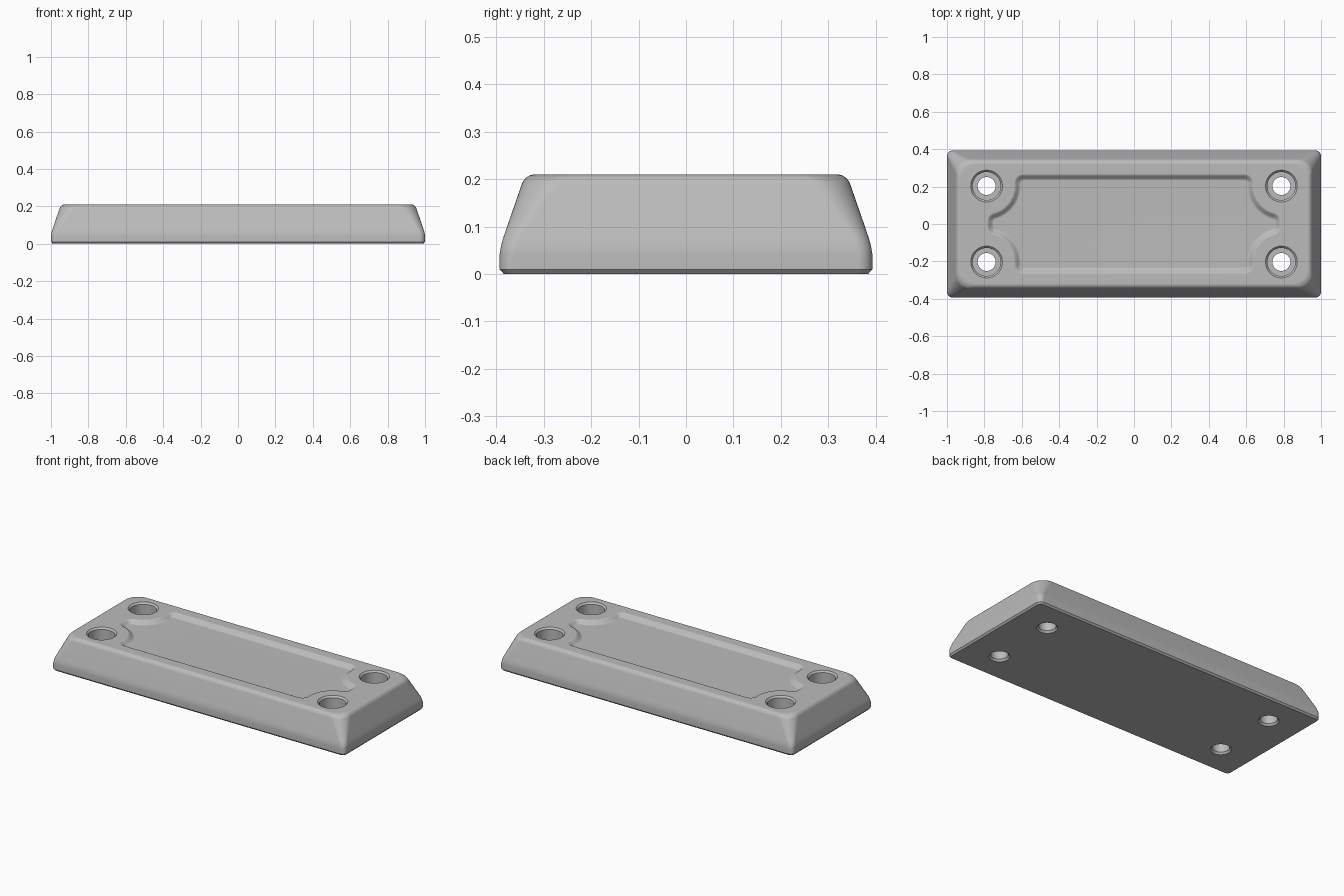
import bpy, bmesh
from math import sin, cos, pi, radians, sqrt, atan2

if "Cube" in bpy.data.objects:
    bpy.data.objects.remove(bpy.data.objects["Cube"])

HOLE_X, HOLE_Y, TOP = 0.788, 0.203, 0.21

grey = bpy.data.materials.new("plain grey")
grey.use_nodes = True
grey.diffuse_color = (0.5, 0.5, 0.5, 1)
grey.node_tree.nodes["Principled BSDF"].inputs["Base Color"].default_value = (0.5, 0.5, 0.5, 1)


def arc(cx, cy, r, a0, a1, n):
    return [(cx + r * cos(a0 + (a1 - a0) * i / n), cy + r * sin(a0 + (a1 - a0) * i / n))
            for i in range(n + 1)]


def four_way(quarter):
    """Mirror a quarter outline, running from +x to +y, into a closed loop."""
    half = quarter + [(-x, y) for x, y in reversed(quarter)]
    return half + [(-x, -y) for x, y in half]


def loft(name, loops):
    """Skin a stack of (outline, z) loops and cap both ends."""
    bm = bmesh.new()
    rings = [[bm.verts.new((x, y, z)) for x, y in pts] for pts, z in loops]
    for a, b in zip(rings, rings[1:]):
        for i in range(len(a)):
            j = (i + 1) % len(a)
            bm.faces.new((a[i], a[j], b[j], b[i]))
    bm.faces.new(rings[0][::-1])
    bm.faces.new(rings[-1])
    bmesh.ops.recalc_face_normals(bm, faces=bm.faces)
    mesh = bpy.data.meshes.new(name)
    bm.to_mesh(mesh)
    bm.free()
    mesh.materials.append(grey)
    obj = bpy.data.objects.new(name, mesh)
    bpy.context.collection.objects.link(obj)
    return obj


def plate_outline(inset, r):
    return four_way(arc(1 - inset - r, 0.393 - inset - r, r, 0, pi / 2, 10))


def recess_outline(o):
    """Panel outline grown by o, scooped around each screw hole."""
    scoop, tip = 0.165, 0.03
    tx = 0.738
    ty = HOLE_Y - sqrt((scoop + tip) ** 2 - (HOLE_X - tx) ** 2)
    a = atan2(HOLE_Y - ty, HOLE_X - tx)
    end = arc(tx, ty, tip + o, 0, a, 6)
    bite = arc(HOLE_X, HOLE_Y, scoop - o, a - pi, -pi, 14)[1:]
    corner = arc(HOLE_X - scoop - tip, 0.22, tip + o, 0, pi / 2, 6)
    return four_way(end + bite + corner)


# Plate: bevelled foot, sloping sides and a rounded top edge
sections = [(0.009, 0, 0.022), (0, 0.01, 0.03), (0, 0.042, 0.03), (0.003, 0.06, 0.032),
            (0.008, 0.078, 0.035), (0.046, 0.188, 0.075)]
for i in range(1, 7):
    t = radians(20 + 70 * i / 6)
    sections.append((0.046 + 0.03 * (cos(radians(20)) - cos(t)),
                     0.188 + 0.022 * (sin(t) - sin(radians(20))) / (1 - sin(radians(20))),
                     0.075 + 0.015 * i / 6))
plate = loft("mounting_plate", [(plate_outline(i, r), z) for i, z, r in sections])

# Recessed panel cutter with a soft S-shaped wall
steps = 8
wall = []
for i in range(steps + 1):
    t = i / steps
    wall.append((recess_outline(-0.018 + 0.036 * t), TOP - 0.022 + 0.0222 * t * t * (3 - 2 * t)))
wall.append((recess_outline(0.018), TOP + 0.05))
cutters = [loft("recess_cutter", wall)]

# Counterbored screw hole cutters, chamfered at both mouths
bore = [(0.062, -0.02), (0.058, 0), (0.048, 0.012), (0.048, 0.08), (0.075, 0.08),
        (0.075, TOP - 0.01), (0.085, TOP), (0.085, TOP + 0.05)]
for sx in (-1, 1):
    for sy in (-1, 1):
        cutters.append(loft("hole_cutter", [
            (arc(sx * HOLE_X, sy * HOLE_Y, r, 0, 2 * pi, 48)[:-1], z) for r, z in bore]))

# Cut the panel and the holes
bpy.context.view_layer.objects.active = plate
for c in cutters:
    c.hide_render = True
    mod = plate.modifiers.new("cut", "BOOLEAN")
    mod.object, mod.operation, mod.solver = c, "DIFFERENCE", "EXACT"
    bpy.ops.object.modifier_apply(modifier=mod.name)
for c in cutters:
    bpy.data.objects.remove(c)

# Smooth shading with crisp machined edges
bpy.ops.object.select_all(action="DESELECT")
plate.select_set(True)
bpy.ops.object.shade_smooth_by_angle(angle=radians(30))
weighted = plate.modifiers.new("flat_face_normals", "WEIGHTED_NORMAL")
weighted.keep_sharp = True
